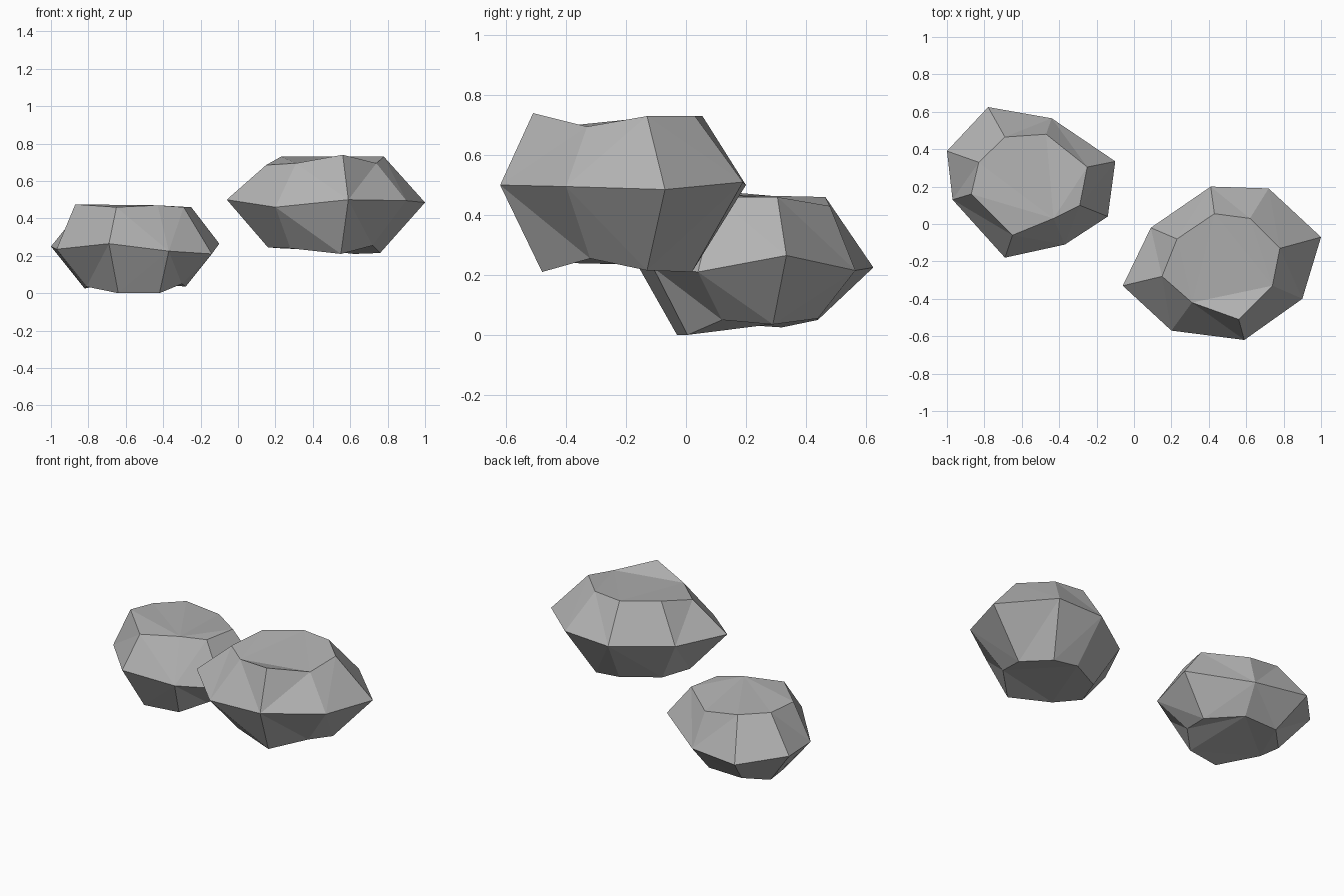
import bpy
import bmesh

# Remove the default cube only
default_cube = bpy.data.objects.get("Cube")
if default_cube:
    bpy.data.objects.remove(default_cube, do_unlink=True)


def make_material(name, colour):
    """Create a plain matte material of one flat colour."""
    material = bpy.data.materials.new(name)
    material.use_nodes = True
    material.diffuse_color = colour
    shader = material.node_tree.nodes["Principled BSDF"]
    shader.inputs["Base Color"].default_value = colour
    shader.inputs["Roughness"].default_value = 1
    return material


def make_boulder(name, rings, material):
    """Bridge the rings from bottom to top, cap both ends, keep flat facets."""
    bm = bmesh.new()
    loops = [[bm.verts.new(point) for point in ring] for ring in rings]
    for lower, upper in zip(loops, loops[1:]):
        for i in range(len(lower)):
            j = (i + 1) % len(lower)
            bm.faces.new((lower[i], lower[j], upper[j], upper[i]))
    bm.faces.new(list(reversed(loops[0])))
    bm.faces.new(loops[-1])
    bmesh.ops.triangulate(bm, faces=bm.faces[:])
    bmesh.ops.recalc_face_normals(bm, faces=bm.faces[:])

    mesh = bpy.data.meshes.new(name)
    bm.to_mesh(mesh)
    bm.free()
    mesh.materials.append(material)
    boulder = bpy.data.objects.new(name, mesh)
    bpy.context.collection.objects.link(boulder)
    return boulder


stone_grey = make_material("stone_grey", (0.45, 0.45, 0.45, 1))

# Upper boulder: underside, widest belt and top, each an eight-sided section
left_under = [(.16, -.27, .245), (.28, -.4, .24), (.55, -.48, .21), (.72, -.32, .255),
              (.76, -.13, .215), (.62, .02, .21), (.45, .03, .23), (.23, -.09, .24)]
left_belt = [(-.06, -.33, .5), (.2, -.57, .46), (.59, -.62, .5), (.9, -.4, .495),
             (1, -.07, .485), (.72, .19, .51), (.41, .2, .5), (.09, -.02, .5)]
left_top = [(.15, -.28, .685), (.31, -.42, .695), (.56, -.51, .74), (.74, -.33, .695),
            (.78, -.13, .73), (.62, .03, .73), (.43, .055, .73), (.23, -.08, .73)]
make_boulder("left_boulder", [left_under, left_belt, left_top], stone_grey)

# Lower boulder
right_under = [(-.64, -.03, 0), (-.42, .005, 0), (-.3, .12, .05), (-.28, .29, .035),
               (-.47, .44, .055), (-.7, .44, .05), (-.82, .32, .025), (-.81, .17, .035)]
right_belt = [(-.69, -.18, .265), (-.37, -.11, .225), (-.14, .04, .21), (-.1, .335, .265),
              (-.44, .565, .215), (-.78, .625, .225), (-1, .39, .25), (-.97, .13, .235)]
right_top = [(-.65, -.06, .46), (-.43, .03, .47), (-.29, .1, .46), (-.25, .305, .46),
             (-.47, .48, .43), (-.69, .465, .46), (-.83, .33, .46), (-.87, .16, .475)]
make_boulder("right_boulder", [right_under, right_belt, right_top], stone_grey)
